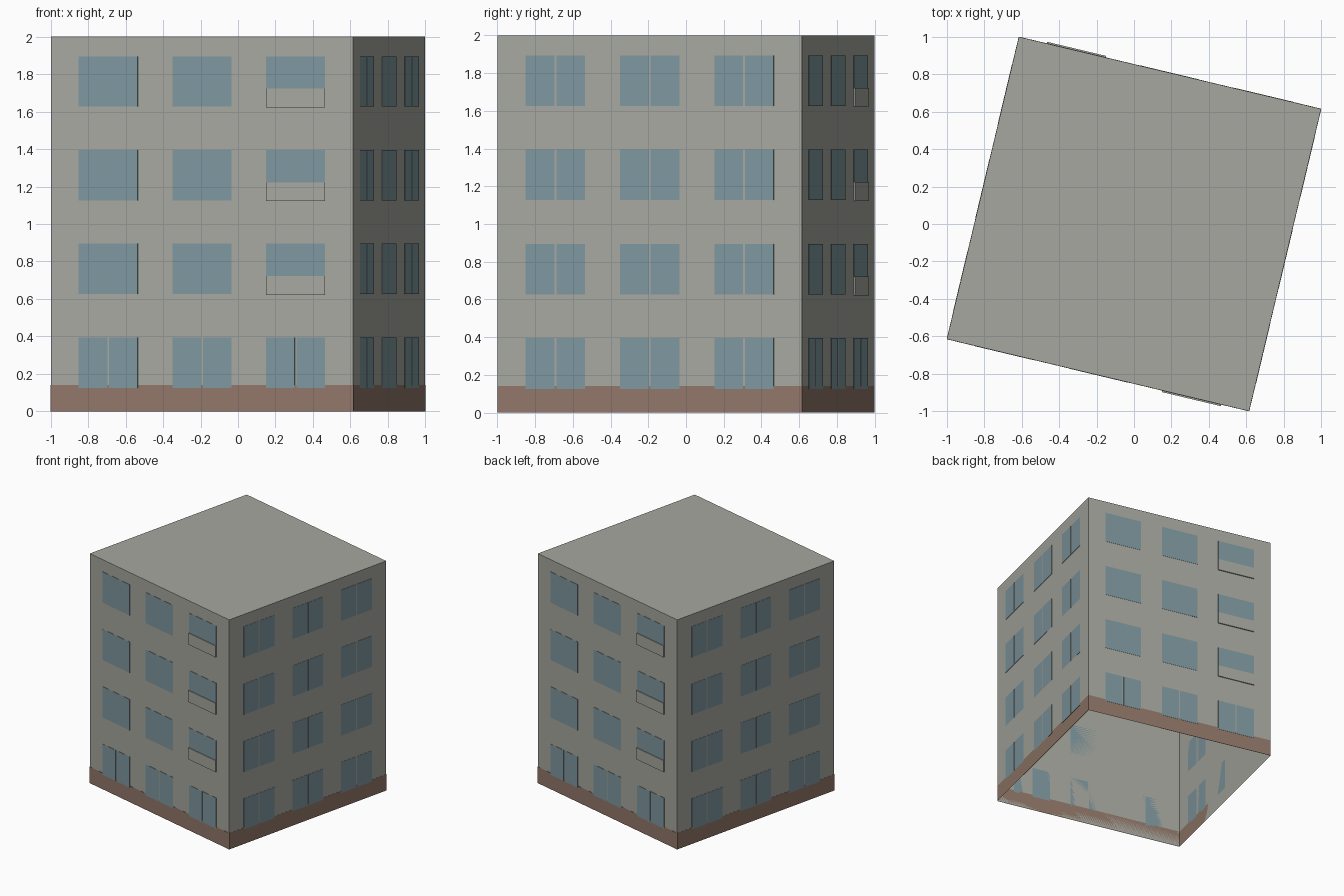
import bpy, bmesh, math
from mathutils import Matrix, Vector

if "Cube" in bpy.data.objects:
    bpy.data.objects.remove(bpy.data.objects["Cube"], do_unlink=True)

HALF, HEIGHT = 0.829, 2.0
TURN = math.radians(-13.4)
FLOOR, COLUMN = 0.5, 0.514
SILL, HEAD, WIDTH, GAP = 0.126, 0.395, 0.324, 0.01


def material(name, rgb):
    mat = bpy.data.materials.new(name)
    mat.use_nodes = True
    mat.diffuse_color = (*rgb, 1)
    bsdf = mat.node_tree.nodes["Principled BSDF"]
    bsdf.inputs["Base Color"].default_value = (*rgb, 1)
    bsdf.inputs["Roughness"].default_value = 0.9
    return mat


wall_mat = material("warm grey concrete", (0.39, 0.39, 0.35))
glass_mat = material("blue grey glass", (0.21, 0.31, 0.345))
brick_mat = material("brown plinth", (0.285, 0.185, 0.142))


def finish(bm, name, mat):
    mesh = bpy.data.meshes.new(name)
    bm.to_mesh(mesh)
    bm.free()
    mesh.materials.append(mat)
    obj = bpy.data.objects.new(name, mesh)
    bpy.context.collection.objects.link(obj)
    obj.rotation_euler.z = TURN
    return obj


def box(bm, size, centre, spin=0.0):
    mat = Matrix.Rotation(spin, 4, "Z") @ Matrix.Translation(centre) @ Matrix.Diagonal((*size, 1))
    return bmesh.ops.create_cube(bm, size=1, matrix=mat)["verts"]


def plate(bm, side, u, width, low, high, depth):
    """Thin plate on one facade; side 0 is the front, counting anticlockwise."""
    box(bm, (width, depth, high - low), (u, -HALF - depth / 2, (low + high) / 2), side * math.pi / 2)


# Wall shell with a flat roof, open underneath
bm = bmesh.new()
box(bm, (2 * HALF, 2 * HALF, HEIGHT), (0, 0, HEIGHT / 2))
bm.normal_update()
bmesh.ops.delete(bm, geom=[f for f in bm.faces if f.normal.z < -0.5], context="FACES_ONLY")
finish(bm, "walls_and_roof", wall_mat)

# Plinth band around the foot
bm = bmesh.new()
for side in range(4):
    plate(bm, side, 0, 2 * HALF, 0, 0.142, 0.001)
finish(bm, "plinth", brick_mat)

# Windows: paired panes on the flanks and ground floor, single panes elsewhere
windows, panels = bmesh.new(), bmesh.new()
for side in range(4):
    for floor in range(4):
        low, high = SILL + floor * FLOOR, HEAD + floor * FLOOR
        for col in (-1, 0, 1):
            u = col * COLUMN
            if side % 2 or floor == 0:
                pane = (WIDTH - GAP) / 2
                for sign in (-1, 1):
                    plate(windows, side, u + sign * (pane + GAP) / 2, pane, low, high, 0.002)
            else:
                plate(windows, side, u, WIDTH, low, high, 0.002)
        # Parapet panel over the lower part of the end window
        if side % 2 == 0 and floor:
            plate(panels, side, COLUMN, WIDTH, low - 0.004, low + 0.096, 0.009)
finish(windows, "windows", glass_mat)
finish(panels, "window_panels", wall_mat)
